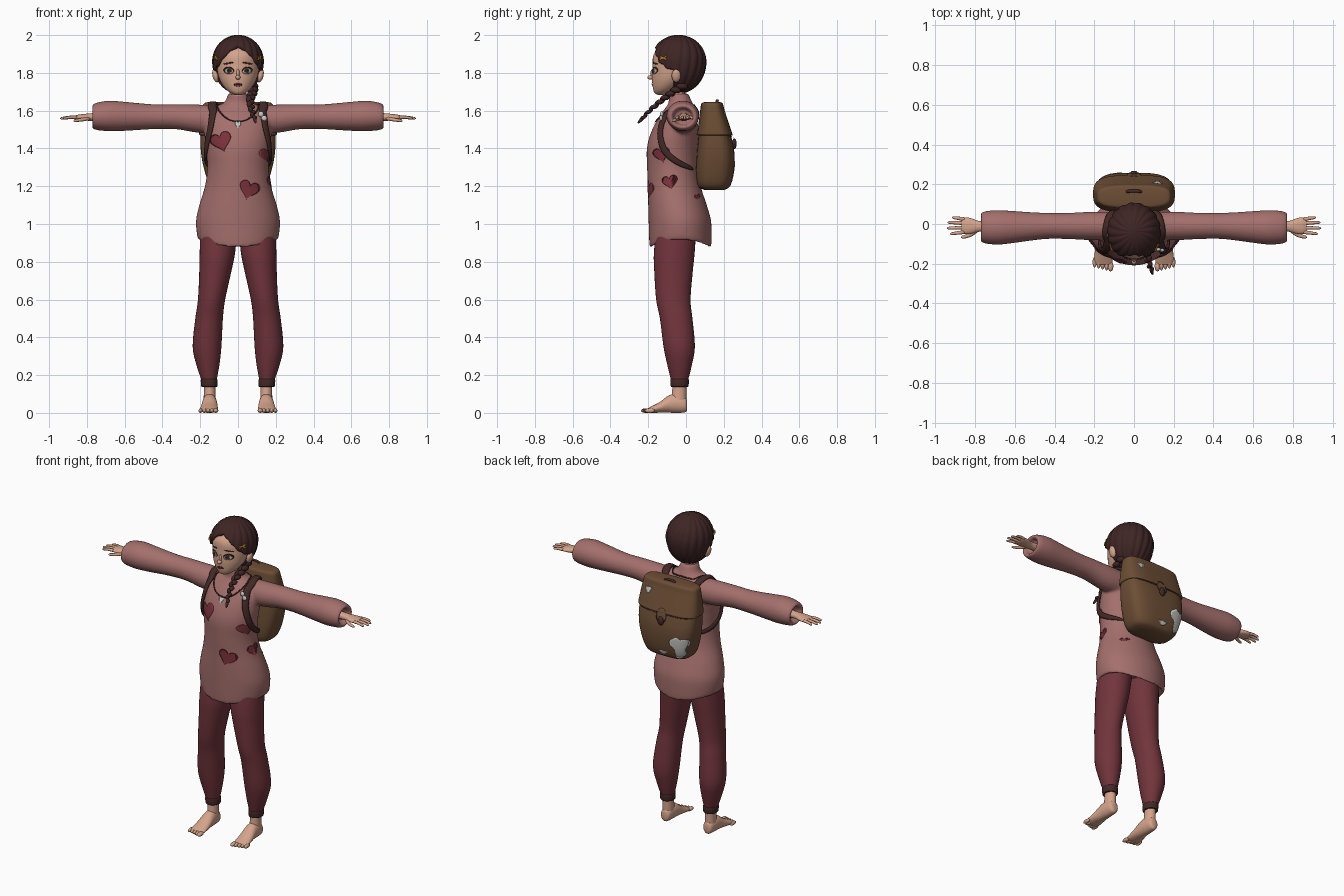
import bpy, bmesh, math
from mathutils import Vector, Matrix
from mathutils.bvhtree import BVHTree

if "Cube" in bpy.data.objects:
    bpy.data.objects.remove(bpy.data.objects["Cube"])

def material(name, r, g, b):
    m = bpy.data.materials.new(name)
    m.diffuse_color = (r, g, b, 1)
    m.use_nodes = True
    m.node_tree.nodes["Principled BSDF"].inputs["Base Color"].default_value = m.diffuse_color
    return m

SWEATER = material("dusty pink wool", .37, .16, .15)
HEART = material("dark rose", .20, .032, .045)
PANTS = material("wine red cloth", .165, .035, .045)
HAIR = material("dark brown hair", .048, .018, .018)
SKIN = material("skin", .66, .37, .26)
BAG = material("brown leather", .15, .075, .035)
STRAP = material("dark strap", .055, .022, .02)
GREY = material("pale grey", .58, .58, .56)
ORANGE = material("orange clip", .60, .24, .02)

def finish(name, bm, mat):
    bmesh.ops.recalc_face_normals(bm, faces=bm.faces)
    me = bpy.data.meshes.new(name)
    bm.to_mesh(me)
    bm.free()
    me.materials.append(mat)
    for p in me.polygons:
        p.use_smooth = True
    ob = bpy.data.objects.new(name, me)
    bpy.context.collection.objects.link(ob)
    return ob

def skin_rings(name, rings, mat, closed=False, cap=True):
    bm = bmesh.new()
    vs = [[bm.verts.new(p) for p in r] for r in rings]
    n = len(vs[0])
    for i in range(len(vs) - (0 if closed else 1)):
        a, b = vs[i], vs[(i + 1) % len(vs)]
        for k in range(n):
            bm.faces.new((a[k], a[(k + 1) % n], b[(k + 1) % n], b[k]))
    if cap and not closed:
        bm.faces.new(vs[0])
        bm.faces.new(vs[-1])
    return finish(name, bm, mat)

def spline(keys, n):
    """Catmull-Rom resampling of tuples."""
    k = [Vector(q) for q in keys]
    k = [k[0]] + k + [k[-1]]
    out = []
    for i in range(1, len(k) - 2):
        a, b, c, d = k[i - 1:i + 3]
        for j in range(n):
            t = j / n
            out.append(.5 * (2 * b + (c - a) * t + (2 * a - 5 * b + 4 * c - d) * t * t
                             + (3 * b - a - 3 * c + d) * t ** 3))
    return out + [k[-1]]

def loft(name, axis, keys, mat, seg=32, n=4, power=2, s=1):
    """Keys: position along axis, two centre values, two radii."""
    rings = []
    for t, c1, c2, r1, r2 in spline(keys, n):
        ring = []
        for i in range(seg):
            a = 2 * math.pi * i / seg
            co, si = math.cos(a), math.sin(a)
            p = [c1 + r1 * math.copysign(abs(co) ** (2 / power), co),
                 c2 + r2 * math.copysign(abs(si) ** (2 / power), si)]
            p.insert(axis, t)
            ring.append((p[0] * s, p[1], p[2]))
        rings.append(ring)
    return skin_rings(name, rings, mat)

def tube(name, pts, w, h, mat, norms=None, closed=False, taper=0, seg=10):
    rings, m = [], len(pts)
    for i, p in enumerate(pts):
        nxt, prv = (pts[(i + 1) % m], pts[i - 1]) if closed else (pts[min(i + 1, m - 1)], pts[max(i - 1, 0)])
        t = (nxt - prv).normalized()
        nn = norms[i] if norms else Vector((0.1, .2, 1))
        side = t.cross(nn).normalized()
        up = side.cross(t)
        f = i / (m - 1)
        sc = 1 if closed else (1 - taper * f) * max(.08, 1 - (2 * f - 1) ** 8) ** .5
        rings.append([p + (side * w * math.cos(a) + up * h * math.sin(a)) * sc
                      for a in [2 * math.pi * k / seg for k in range(seg)]])
    return skin_rings(name, rings, mat, closed)

def balls(name, items, mat):
    """Ellipsoids: centre, radii, rotation matrix or None."""
    bm = bmesh.new()
    for c, r, rot in items:
        m = Matrix.Translation(c) @ (rot or Matrix()) @ Matrix.Diagonal((*r, 1))
        bmesh.ops.create_uvsphere(bm, u_segments=18, v_segments=12, radius=1, matrix=m)
    return finish(name, bm, mat)

def tree(ob):
    return BVHTree.FromPolygons([v.co for v in ob.data.vertices], [p.vertices for p in ob.data.polygons])

def snap(bvh, pts, off):
    hits = [bvh.find_nearest(p) for p in pts]
    return [h[0] + h[1] * off for h in hits], [h[1] for h in hits]

oval = lambda a: (math.cos(a), math.sin(a))
heart = lambda a: (math.sin(a) ** 3, (13 * math.cos(a) - 5 * math.cos(2 * a) - 2 * math.cos(3 * a) - math.cos(4 * a)) / 16)
def blob(a):
    r = .8 + .2 * math.sin(3 * a) + .12 * math.sin(5 * a + 1)
    return r * math.cos(a), r * math.sin(a)

def decal(name, bvh, axis, sign, c, r, mat, shape=oval, tilt=0, off=.003):
    """Thin plate projected along an axis on to a surface."""
    d = Vector((0, 0, 0))
    d[axis] = -sign
    rings = []
    for sc in (1, .8, .6, .4, .2, .03):
        ring = []
        for i in range(36):
            u, v = shape(2 * math.pi * i / 36)
            u, v = u * r[0] * sc, v * r[1] * sc
            p = [c[0] + u * math.cos(tilt) - v * math.sin(tilt), c[1] + u * math.sin(tilt) + v * math.cos(tilt)]
            p.insert(axis, 2 * sign)
            hit = bvh.ray_cast(Vector(p), d)[0]
            if hit is None:
                p[axis] = 0
                hit = bvh.find_nearest(Vector(p))[0]
            ring.append(hit - d * off)
        rings.append(ring)
    return skin_rings(name, rings, mat)

# sweater: torso and sleeves fused and softened
torso = loft("sweater", 2, [(.97, 0, -.03, .16, .12), (.93, 0, -.03, .19, .145), (.915, 0, -.03, .207, .16),
    (.95, 0, -.03, .218, .165), (1.02, 0, -.033, .222, .165), (1.10, 0, -.045, .205, .155),
    (1.2, 0, -.062, .175, .14), (1.3, 0, -.071, .162, .135), (1.4, 0, -.072, .17, .135),
    (1.48, 0, -.06, .177, .127), (1.56, 0, -.045, .17, .103), (1.62, 0, -.03, .12, .075),
    (1.645, 0, -.03, .072, .062), (1.69, 0, -.04, .052, .053)], SWEATER, seg=64, n=5)
for v in torso.data.vertices:
    if v.co.z < 1.0:
        v.co.z -= .04 * min(1, (1.0 - v.co.z) / .07) * ((v.co.y + .03) / .16) ** 2
sleeves = [loft("sleeve", 0, [(.05, -.01, 1.555, .07, .075), (.2, -.01, 1.557, .072, .075),
    (.33, -.01, 1.568, .066, .066), (.45, -.01, 1.568, .066, .066), (.6, -.015, 1.57, .08, .077),
    (.68, -.017, 1.572, .087, .081), (.745, -.017, 1.57, .082, .073), (.772, -.017, 1.568, .07, .061),
    (.765, -.017, 1.568, .055, .048), (.735, -.017, 1.568, .045, .04)], SWEATER, s=s) for s in (1, -1)]
bpy.ops.object.select_all(action='DESELECT')
for o in [torso] + sleeves:
    o.select_set(True)
bpy.context.view_layer.objects.active = torso
bpy.ops.object.join()
rm = torso.modifiers.new("fuse", 'REMESH')
rm.mode, rm.voxel_size, rm.use_smooth_shade = 'VOXEL', .008, True
sm = torso.modifiers.new("soften", 'SMOOTH')
sm.factor, sm.iterations = .5, 6
for m in ("fuse", "soften"):
    bpy.ops.object.modifier_apply(modifier=m)
cloth = tree(torso)

# heart patches
for c, r, t in (((-.09, 1.44), .058, .3), ((.06, 1.185), .055, -.3)):
    decal("heart_front", cloth, 1, -1, c, (r, r), HEART, heart, t)
for c, r in (((-.13, 1.37), .045), ((-.085, 1.225), .042), ((.06, 1.145), .016)):
    decal("heart_side", cloth, 0, 1, c, (r, r), HEART, heart, .2)

# limbs, mirrored
for s in (1, -1):
    loft("trouser_leg", 2, [(.99, .10, -.05, .098, .105), (.85, .109, -.062, .094, .108), (.75, .12, -.066, .085, .102),
        (.6, .14, -.067, .072, .091), (.5, .153, -.052, .073, .086), (.35, .164, -.036, .076, .083),
        (.25, .159, -.034, .06, .064), (.18, .154, -.034, .042, .047), (.15, .153, -.034, .037, .04)], PANTS, s=s)
    loft("ankle_cuff", 2, [(.138, .152, -.034, .036, .04), (.142, .152, -.034, .043, .047),
        (.175, .153, -.034, .044, .049), (.18, .153, -.034, .036, .04)], STRAP, s=s)
    loft("ankle", 2, [(.17, .152, -.034, .03, .036), (.11, .15, -.036, .031, .038), (.04, .15, -.04, .033, .042)], SKIN, s=s)
    loft("foot", 1, [(.006, .15, .04, .016, .025), (-.005, .15, .043, .03, .04), (-.05, .15, .05, .037, .05),
        (-.09, .15, .047, .04, .046), (-.14, .152, .029, .045, .028), (-.18, .154, .018, .047, .018),
        (-.205, .154, .013, .043, .01)], SKIN, s=s)
    balls("toes", [(Vector((s * (.118 + .02 * i), -.212 + .005 * i, .012)), (.014 if i == 0 else .0105, .027, .012), None)
                   for i in range(5)], SKIN)
    loft("palm", 0, [(.73, -.012, 1.567, .026, .022), (.78, -.012, 1.566, .027, .02), (.82, -.01, 1.565, .039, .017),
        (.85, -.008, 1.564, .042, .014), (.868, -.008, 1.563, .036, .009)], SKIN, s=s)
    for y, tip, end in ((-.04, -.05, .925), (-.018, -.021, .942), (.004, .008, .938), (.024, .033, .915)):
        pts = [Vector((s * x, yy, z)) for x, yy, z in spline([(.85, y, 1.564), ((.85 + end) / 2, (y + tip) / 2, 1.565), (end, tip, 1.558)], 5)]
        tube("finger", pts, .0105, .0095, SKIN, taper=.35)
    tube("thumb", [Vector((s * x, y, z)) for x, y, z in spline([(.785, -.025, 1.56), (.825, -.055, 1.552), (.87, -.068, 1.546)], 5)],
         .0125, .011, SKIN, taper=.35)

# head
head = loft("head", 2, [(1.684, 0, -.13, .02, .02), (1.692, 0, -.127, .036, .038), (1.71, 0, -.115, .06, .058),
    (1.74, 0, -.095, .084, .083), (1.78, 0, -.073, .103, .107), (1.84, 0, -.056, .114, .121),
    (1.90, 0, -.05, .112, .12), (1.96, 0, -.05, .07, .07)], SKIN, seg=40, n=5)
loft("neck", 2, [(1.66, 0, -.04, .046, .046), (1.70, 0, -.05, .045, .047), (1.76, 0, -.06, .05, .05)], SKIN)
balls("nose", [(Vector((0, -.186, 1.776)), (.013, .018, .012), None),
               (Vector((0, -.177, 1.795)), (.009, .012, .026), None)], SKIN)
balls("ears", [(Vector((s * .119, -.052, 1.785)), (.016, .024, .036), Matrix.Rotation(s * .25, 4, 'Y')) for s in (1, -1)], SKIN)
face = tree(head)
for s in (1, -1):
    decal("eyelash", face, 1, -1, (s * .049, 1.813), (.028, .019), HAIR, tilt=s * .12, off=.002)
    decal("eye_white", face, 1, -1, (s * .048, 1.810), (.024, .015), GREY, tilt=s * .12, off=.004)
    decal("iris", face, 1, -1, (s * .046, 1.811), (.0115, .0135), BAG, off=.0055)
    decal("pupil", face, 1, -1, (s * .046, 1.811), (.006, .007), HAIR, off=.007)
    decal("eyebrow", face, 1, -1, (s * .05, 1.851), (.027, .0045), HAIR, tilt=-s * .15)
decal("lips", face, 1, -1, (0, 1.737), (.022, .009), HEART)
decal("mouth_line", face, 1, -1, (0, 1.738), (.02, .002), HAIR, off=.0045)

# hair cap: ridged ellipsoid sunk into the head over the face
rings = []
for j in range(1, 80):
    th, ring = math.pi * j / 80, []
    for i in range(144):
        ph = 2 * math.pi * i / 144
        d = Vector((math.sin(th) * math.cos(ph), math.sin(th) * math.sin(ph), math.cos(th)))
        ridge = 1 - .045 * (1 - abs(math.sin(9 * ph + 1.3 * th))) * math.sin(th)
        q = Vector((d.x * .137, d.y * .149, d.z * (.141 if d.z > 0 else .17))) * ridge
        p = q + Vector((0, -.04, 1.86))
        line = 1.945 - .3 * abs(p.x) - 6 * p.x ** 2
        depth = min(line - p.z, (-.065 - p.y) * 1.2)
        f = min(1, max(0, depth / .012))
        ring.append(p - q * .28 * f)
    rings.append(ring)
hair = skin_rings("hair_cap", rings, HAIR)

# braid over the left shoulder
path = spline([(.075, -.01, 1.735), (.078, -.07, 1.70), (.066, -.125, 1.658), (.072, -.185, 1.607), (.088, -.235, 1.555)], 4)
items = []
for i, p in enumerate(path[:-1]):
    t = (path[i + 1] - p).normalized()
    r = .027 * (1 - .6 * i / len(path))
    side = 1 if i % 2 else -1
    rot = t.to_track_quat('Z', 'X').to_matrix().to_4x4() @ Matrix.Rotation(side * .6, 4, 'Y')
    items.append((p + Vector((side * r * .38, 0, 0)), (r * .72, r * .85, r * 1.15), rot))
balls("braid", items, HAIR)
balls("braid_tip", [(path[-1], (.009, .009, .03), (path[-1] - path[-3]).to_track_quat('Z', 'X').to_matrix().to_4x4())], HAIR)

# crossed hair clips
scalp = tree(hair)
for s in (1, -1):
    for dz in (.012, -.012):
        pts = [Vector((s * .125, -.10 - .055 * k / 5, 1.88 + dz * (2 * k / 5 - 1))) for k in range(6)]
        pts, nm = snap(scalp, pts, .004)
        tube("hair_clip", pts, .005, .004, ORANGE, nm)

# necklace and pendant
loop = [Vector((.09 * math.sin(a), -.045 + .11 * math.cos(a), 1.59 + .05 * math.cos(a)))
        for a in [2 * math.pi * k / 40 for k in range(40)]]
loop, nm = snap(cloth, loop, .003)
tube("necklace", loop, .004, .004, STRAP, nm, closed=True, seg=6)
decal("pendant", cloth, 1, -1, (0, 1.528), (.016, .022), GREY, heart, off=.006)

# backpack
bag = loft("backpack", 2, [(1.18, 0, .15, .10, .05), (1.2, 0, .148, .145, .085), (1.27, 0, .153, .174, .1),
    (1.38, 0, .157, .196, .099), (1.5, 0, .15, .197, .08), (1.6, 0, .14, .185, .058),
    (1.632, 0, .138, .175, .05), (1.638, 0, .138, .15, .03)], BAG, seg=64, n=6, power=3.2)
flap = loft("backpack_flap", 2, [(1.47, 0, .152, .19, .07), (1.472, 0, .152, .204, .093), (1.5, 0, .15, .204, .088),
    (1.6, 0, .14, .191, .065), (1.638, 0, .138, .18, .056), (1.646, 0, .138, .15, .035)], BAG, seg=64, n=6, power=3.2)
leather, cover = tree(bag), tree(flap)
decal("flap_seam", leather, 1, 1, (0, 1.468), (.17, .006), STRAP)
decal("flap_tongue", leather, 1, 1, (0, 1.455), (.035, .045), BAG, off=.009)
balls("buckle", [(Vector((0, .256, 1.425)), (.02, .012, .028), None)], STRAP)
tube("grab_handle", [Vector(p) for p in spline([(-.04, .16, 1.635), (-.025, .165, 1.652), (.025, .165, 1.652), (.04, .16, 1.635)], 4)],
     .008, .006, STRAP)
for b, c, r in ((leather, (-.12, 1.285), (.06, .085)), (leather, (-.01, 1.225), (.032, .016)), (cover, (.12, 1.58), (.026, .022))):
    decal("worn_patch", b, 1, 1, c, r, GREY, blob)

# shoulder straps following the sweater
for s in (1, -1):
    pts = [Vector((s * x, y, z)) for x, y, z in spline([(.10, .09, 1.59), (.12, .04, 1.635), (.135, -.03, 1.645),
        (.14, -.10, 1.61), (.155, -.145, 1.52), (.172, -.135, 1.43), (.175, -.10, 1.37), (.165, -.03, 1.32), (.12, .05, 1.29)], 5)]
    pts, nm = snap(cloth, pts, .009)
    nm = [(nm[max(i - 2, 0)] + nm[i] + nm[min(i + 2, len(nm) - 1)]).normalized() for i in range(len(nm))]
    tube("shoulder_strap", pts, .026, .012, STRAP, nm, taper=.45)

# little badges on one strap
spots, _ = snap(cloth, [Vector((.128, -.14, 1.59)), Vector((.145, -.14, 1.565))], .02)
balls("strap_badge", [(p, (.015, .009, .015), None) for p in spots], GREY)
